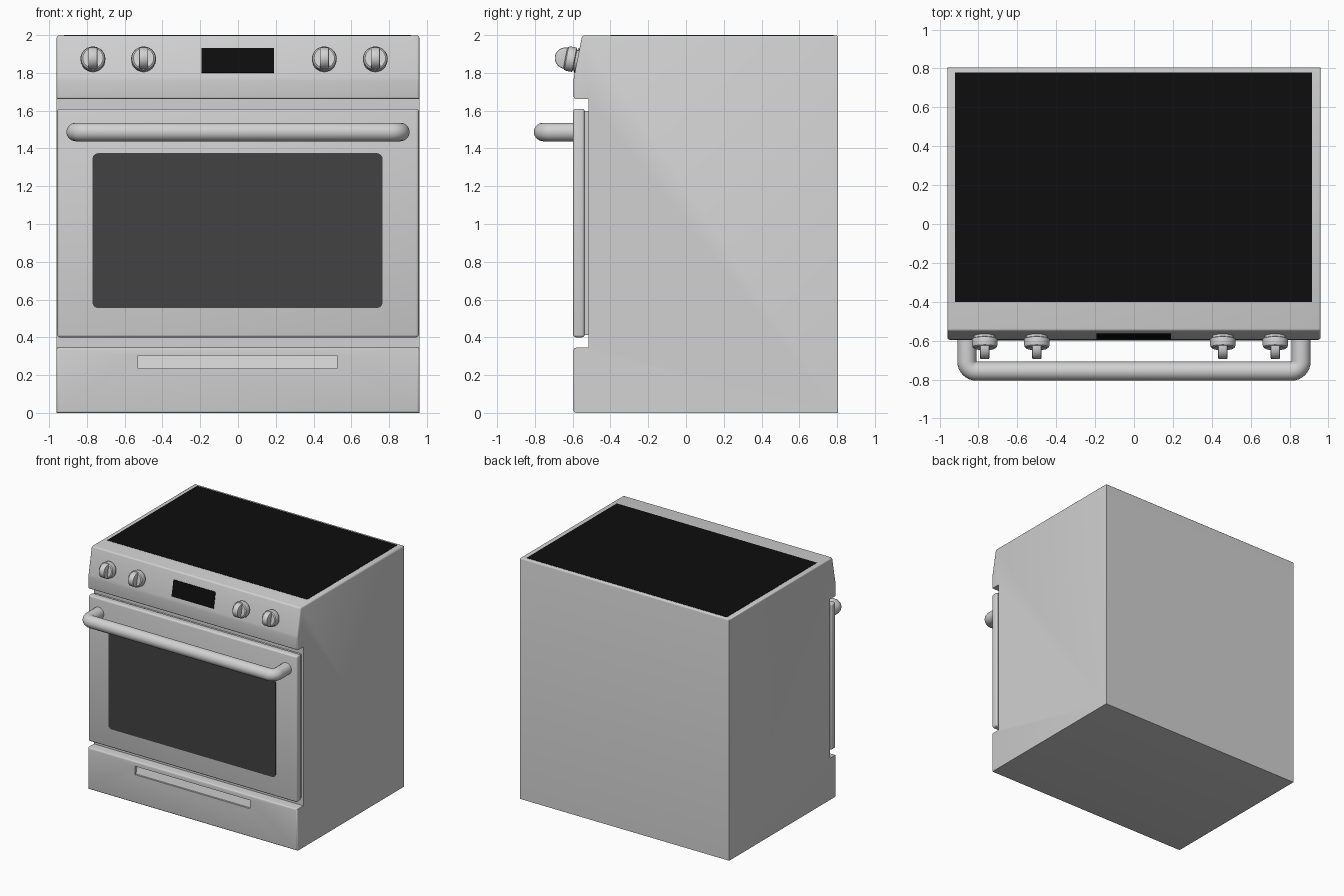
import bpy, bmesh, math
from mathutils import Matrix, Vector

if "Cube" in bpy.data.objects:
    bpy.data.objects.remove(bpy.data.objects["Cube"])


def material(name, rgb):
    m = bpy.data.materials.new(name)
    m.diffuse_color = (*rgb, 1)
    m.use_nodes = True
    m.node_tree.nodes["Principled BSDF"].inputs["Base Color"].default_value = m.diffuse_color
    return m


STEEL = material("brushed_steel", (0.64, 0.64, 0.64))
GLASS = material("dark_window_glass", (0.055, 0.055, 0.055))
BLACK = material("black_ceramic", (0.004, 0.004, 0.004))


def finish(bm, name, mat, matrix=Matrix()):
    bmesh.ops.recalc_face_normals(bm, faces=bm.faces)
    me = bpy.data.meshes.new(name)
    bm.to_mesh(me)
    bm.free()
    ob = bpy.data.objects.new(name, me)
    bpy.context.collection.objects.link(ob)
    me.materials.append(mat)
    ob.matrix_world = matrix
    return ob


def smooth(ob, angle=35):
    bpy.ops.object.select_all(action='DESELECT')
    ob.select_set(True)
    bpy.context.view_layer.objects.active = ob
    bpy.ops.object.shade_smooth_by_angle(angle=math.radians(angle))


def prism(points, axis, a, b):
    """Extrude a 2D outline along x (points are y,z) or y (points are x,z)."""
    bm = bmesh.new()
    place = (lambda p: (a, *p)) if axis == 'x' else (lambda p: (p[0], a, p[1]))
    face = bm.faces.new([bm.verts.new(place(p)) for p in points])
    ext = bmesh.ops.extrude_face_region(bm, geom=[face])
    move = Vector((b - a, 0, 0)) if axis == 'x' else Vector((0, b - a, 0))
    for v in ext['geom']:
        if isinstance(v, bmesh.types.BMVert):
            v.co += move
    bmesh.ops.recalc_face_normals(bm, faces=bm.faces)
    return bm


def box(x0, x1, y0, y1, z0, z1):
    return prism([(y0, z0), (y1, z0), (y1, z1), (y0, z1)], 'x', x0, x1)


def bevel(bm, width, rule=lambda e: True, segments=3):
    edges = [e for e in bm.edges if rule(e)]
    bmesh.ops.bevel(bm, geom=edges, offset=width, segments=segments,
                    profile=0.5, affect='EDGES', clamp_overlap=True)


def rounded_rect(x0, x1, z0, z1, r, n=6):
    pts = []
    for cx, cz, start in ((x1 - r, z1 - r, 0), (x0 + r, z1 - r, 90),
                          (x0 + r, z0 + r, 180), (x1 - r, z0 + r, 270)):
        for i in range(n + 1):
            t = math.radians(start + 90 * i / n)
            pts.append((cx + r * math.cos(t), cz + r * math.sin(t)))
    return pts


# Body: side profile with sloped control panel, door recess and drawer front
profile = [(0.805, 0), (0.805, 1.998), (-0.55, 1.998), (-0.595, 1.77),
           (-0.595, 1.662), (-0.515, 1.662), (-0.515, 0.345),
           (-0.595, 0.345), (-0.595, 0)]
bm = prism(profile, 'x', -0.96, 0.96)
bevel(bm, 0.012, lambda e: all(v.co.y < -0.52 for v in e.verts)
      or all(v.co.z > 1.99 for v in e.verts))
body = finish(bm, "range_body", STEEL)

# Drawer finger groove, cut with a sloped back
cutter = finish(prism([(-0.65, 0.235), (-0.58, 0.235), (-0.56, 0.305), (-0.65, 0.305)],
                      'x', -0.53, 0.525), "groove_cutter", STEEL)
cutter.hide_render = True
mod = body.modifiers.new("groove", 'BOOLEAN')
mod.operation = 'DIFFERENCE'
mod.solver = 'EXACT'
mod.object = cutter
bpy.context.view_layer.objects.active = body
bpy.ops.object.modifier_apply(modifier="groove")
bpy.data.objects.remove(cutter)
smooth(body)

# Cooktop glass
finish(box(-0.92, 0.915, -0.40, 0.78, 1.99, 2.0), "cooktop_glass", BLACK)

# Oven door: front slab, inner panel and window
bm = box(-0.957, 0.957, -0.597, -0.537, 0.40, 1.61)
bevel(bm, 0.014)
smooth(finish(bm, "door_front", STEEL))
finish(box(-0.945, 0.945, -0.54, -0.514, 0.412, 1.598), "door_inner_panel", STEEL)
finish(prism(rounded_rect(-0.77, 0.765, 0.555, 1.375, 0.03), 'y', -0.599, -0.592),
       "door_window", GLASS)

# Door handle: one rounded tube bent at both ends
R, X, Y = 0.05, 0.86, -0.757
path = [(-X, -0.58)]
for cx, start in ((-X + R, 180), (X - R, 270)):
    for i in range(9):
        t = math.radians(start + 90 * i / 8)
        path.append((cx + R * math.cos(t), Y + R + R * math.sin(t)))
path.append((X, -0.58))
cu = bpy.data.curves.new("door_handle", 'CURVE')
cu.dimensions = '3D'
cu.bevel_depth = 0.049
cu.bevel_resolution = 6
cu.use_fill_caps = True
sp = cu.splines.new('POLY')
sp.points.add(len(path) - 1)
for p, (x, y) in zip(sp.points, path):
    p.co = (x, y, 1.487, 1)
handle = bpy.data.objects.new("door_handle", cu)
bpy.context.collection.objects.link(handle)
cu.materials.append(STEEL)
bpy.ops.object.select_all(action='DESELECT')
handle.select_set(True)
bpy.context.view_layer.objects.active = handle
bpy.ops.object.convert(target='MESH')
smooth(bpy.context.view_layer.objects.active, 50)

# Control panel frame: local z points out of the sloped panel
TILT = math.atan2(0.045, 0.228)


def on_panel(x, z):
    y = -0.595 + (z - 1.77) * 0.045 / 0.228
    return Matrix.Translation((x, y, z)) @ Matrix.Rotation(math.pi / 2 - TILT, 4, 'X')


# Display
finish(box(-0.192, 0.192, -0.066, 0.066, -0.003, 0.005), "control_display", BLACK,
       on_panel(-0.002, 1.865))

# Knobs: turned base with a half-round grip
turned = [(0.052, -0.01), (0.056, 0.012), (0.065, 0.016), (0.066, 0.045),
          (0.062, 0.058), (0.054, 0.064), (0, 0.064)]
for i, x in enumerate((-0.768, -0.5, 0.457, 0.727)):
    bm = bmesh.new()
    vs = [bm.verts.new((r, 0, z)) for r, z in turned]
    es = [bm.edges.new(pair) for pair in zip(vs, vs[1:])]
    bmesh.ops.spin(bm, geom=vs + es, cent=(0, 0, 0), axis=(0, 0, 1),
                   angle=2 * math.pi, steps=32)
    bmesh.ops.remove_doubles(bm, verts=bm.verts, dist=1e-5)
    smooth(finish(bm, f"knob_base_{i + 1}", STEEL, on_panel(x, 1.866)))
    arc = [(0.057 * math.cos(math.pi * k / 16), 0.06 + 0.06 * math.sin(math.pi * k / 16))
           for k in range(17)]
    bm = prism(arc, 'x', -0.024, 0.024)
    bevel(bm, 0.006, lambda e: abs(e.verts[0].co.x - e.verts[1].co.x) < 1e-5, 2)
    smooth(finish(bm, f"knob_grip_{i + 1}", STEEL, on_panel(x, 1.866)))
